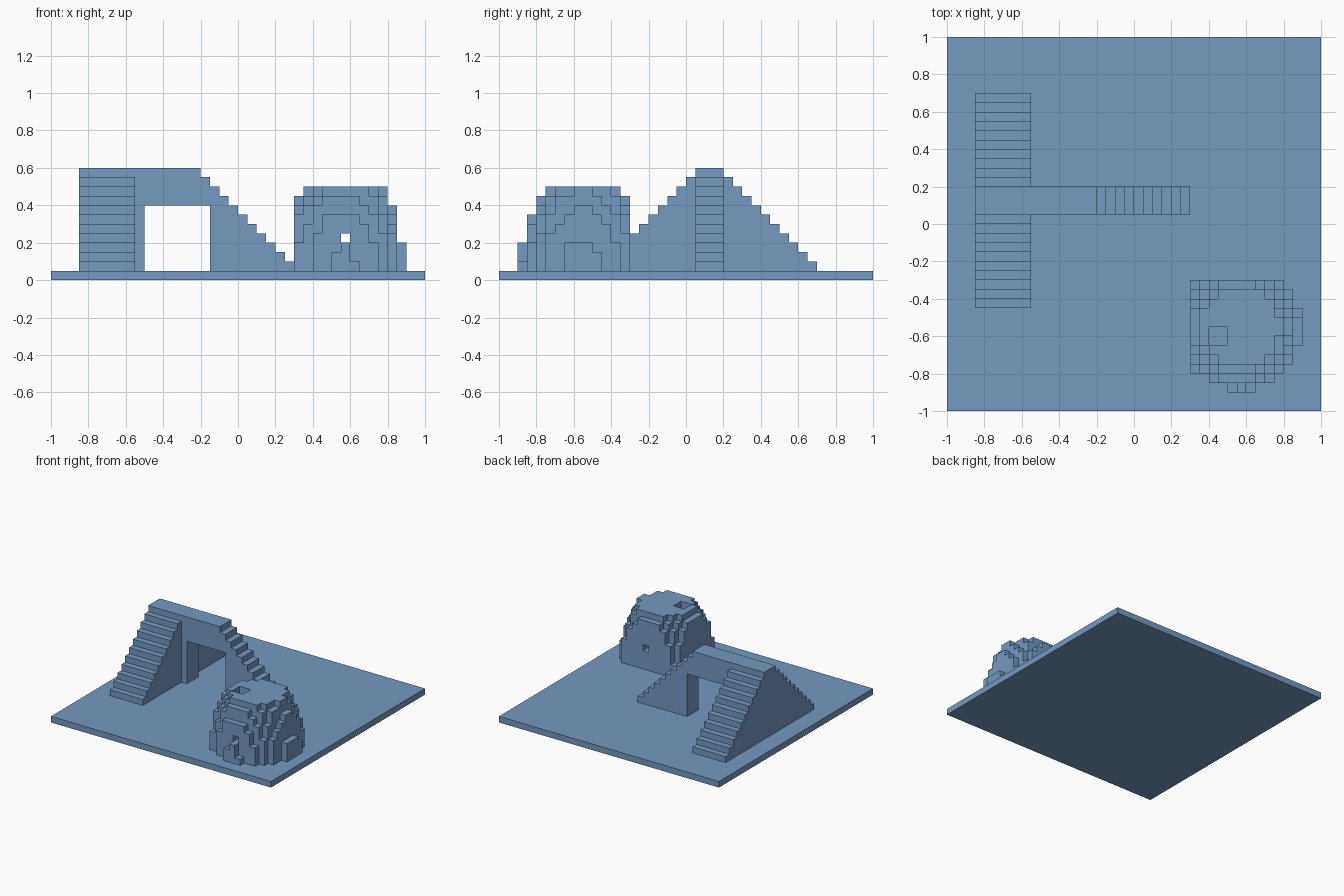
import bpy, bmesh, math
from mathutils import Vector

cube = bpy.data.objects.get("Cube")
if cube:
    bpy.data.objects.remove(cube, do_unlink=True)

U = 0.05          # size of one step or block
FLOOR = U         # top of the ground slab

blue = bpy.data.materials.new("slate_blue")
blue.use_nodes = True
color = (0.181, 0.319, 0.521, 1)
blue.diffuse_color = color
blue.node_tree.nodes["Principled BSDF"].inputs["Base Color"].default_value = color


def finish(name, bm):
    bmesh.ops.remove_doubles(bm, verts=bm.verts, dist=U / 100)
    bmesh.ops.recalc_face_normals(bm, faces=bm.faces)
    mesh = bpy.data.meshes.new(name)
    bm.to_mesh(mesh)
    bm.free()
    mesh.materials.append(blue)
    obj = bpy.data.objects.new(name, mesh)
    bpy.context.collection.objects.link(obj)
    return obj


def extrude_profile(name, points, offset):
    bm = bmesh.new()
    face = bm.faces.new([bm.verts.new(p) for p in points])
    ext = bmesh.ops.extrude_face_region(bm, geom=[face])["geom"]
    verts = [g for g in ext if isinstance(g, bmesh.types.BMVert)]
    bmesh.ops.translate(bm, verts=verts, vec=offset)
    return finish(name, bm)


def steps_down(start, top, direction, count=10):
    """Profile points of a flight, from the landing edge to the floor."""
    pts = [(start, top)]
    for k in range(count):
        a, z = start + direction * k * U, top - (k + 1) * U
        pts += [(a, z), (a + direction * U, z)]
    return pts + [(start + direction * count * U, FLOOR)]


# Ground slab
bm = bmesh.new()
bmesh.ops.create_cube(bm, size=1)
bmesh.ops.scale(bm, vec=(2, 2, FLOOR), verts=bm.verts)
bmesh.ops.translate(bm, vec=(0, 0, FLOOR / 2), verts=bm.verts)
finish("ground_slab", bm)

# Front and back flights meeting at the landing
flight = steps_down(0.05, 0.6, -1)[::-1] + steps_down(0.2, 0.6, 1)
extrude_profile("double_staircase", [(-0.85, y, z) for y, z in flight], (0.3, 0, 0))

# Bridge wall with an opening and a narrow flight
wall = [(-0.55, FLOOR), (-0.55, 0.6)] + steps_down(-0.2, 0.6, 1)
wall += [(-0.15, FLOOR), (-0.15, 0.4), (-0.5, 0.4), (-0.5, FLOOR)]
extrude_profile("bridge_wall", [(x, 0.05, z) for x, z in wall], (0, 0.15, 0))

# Blocky dome: columns under a tall ellipsoid, flat on top and on two sides
cells = set()
for i in range(-5, 7):
    for j in range(-6, 6):
        dx, dy = max(i + 0.2, -4.5), min(j - 0.35, 4.5)
        height = min(9, round(math.sqrt(max(0, 3 * (42.5 - dx * dx - dy * dy)))))
        if i in (-3, -2) and j in (-1, 0):      # pocket in the top
            height -= 2
        for k in range(height):
            if not (i == 0 and k == 3):         # small tunnel from front to back
                cells.add((i, j, k))

# Only the exposed block sides become faces
bm = bmesh.new()
origin = Vector((0.575, -0.575, FLOOR + U / 2))
for cell in cells:
    for axis in range(3):
        for sign in (-1, 1):
            near = list(cell)
            near[axis] += sign
            if tuple(near) in cells or near[2] < 0:
                continue
            normal, side, up = Vector(), Vector(), Vector()
            normal[axis], side[axis - 2], up[axis - 1] = sign, 1, 1
            mid = Vector(cell) + normal / 2
            corners = [mid + (side * a + up * b) / 2
                       for a, b in ((-1, -1), (1, -1), (1, 1), (-1, 1))]
            bm.faces.new([bm.verts.new(origin + c * U) for c in corners])
finish("block_dome", bm)
